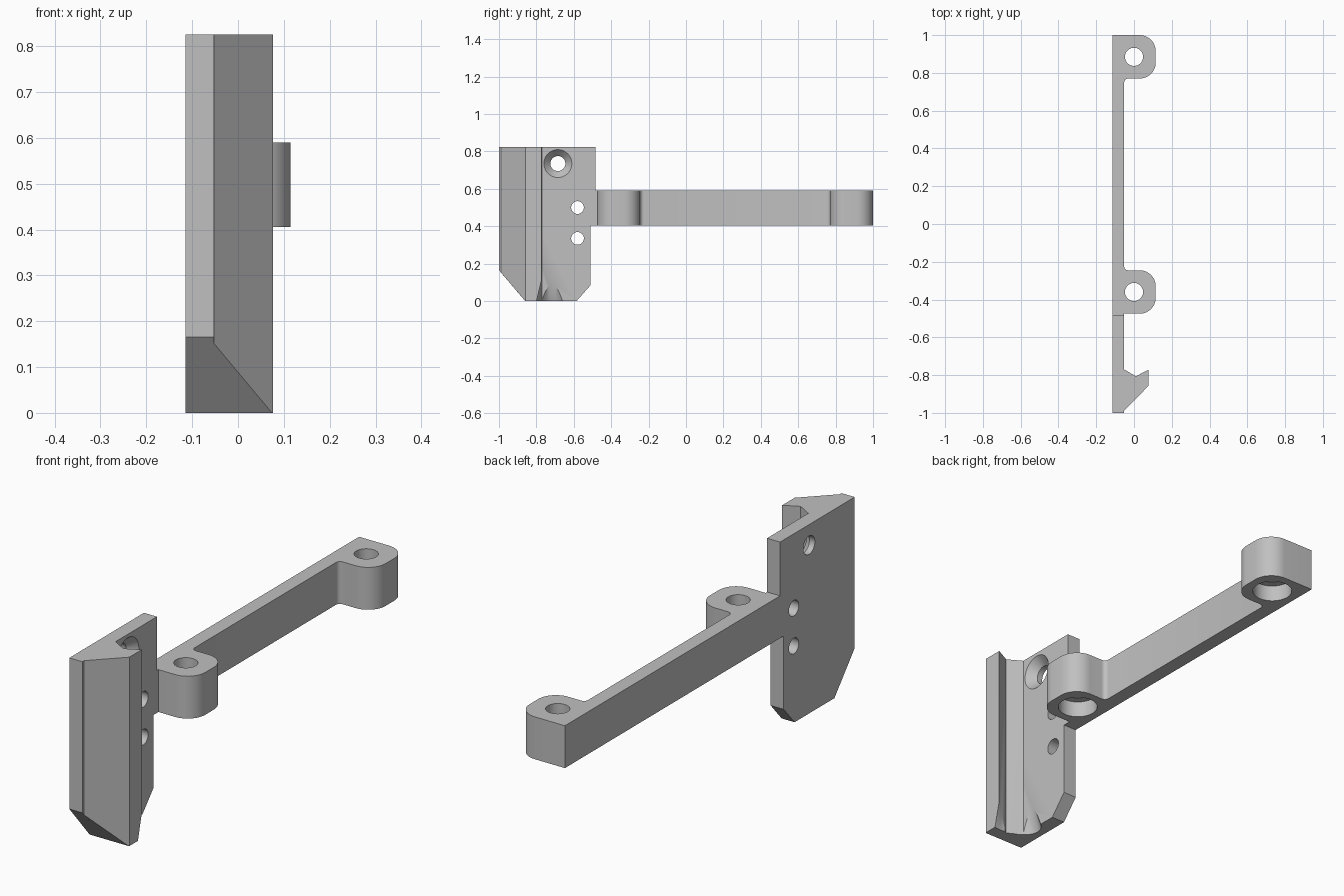
import bpy, bmesh
from math import cos, sin, radians
from mathutils import Vector, Matrix

cube = bpy.data.objects.get("Cube")
if cube:
    bpy.data.objects.remove(cube)

grey = bpy.data.materials.new("plain grey")
grey.use_nodes = True
COLOUR = (0.53, 0.53, 0.53, 1)
grey.diffuse_color = COLOUR
grey.node_tree.nodes["Principled BSDF"].inputs["Base Color"].default_value = COLOUR

BACK, FACE = -0.115, -0.052      # the two flat sides of the plate and arm


def finish(name, bm):
    bmesh.ops.recalc_face_normals(bm, faces=bm.faces)
    mesh = bpy.data.meshes.new(name)
    bm.to_mesh(mesh)
    bm.free()
    mesh.materials.append(grey)
    obj = bpy.data.objects.new(name, mesh)
    bpy.context.collection.objects.link(obj)
    return obj


def prism(points, push):
    """Extrude a closed outline of 3D points along a vector."""
    bm = bmesh.new()
    face = bm.faces.new([bm.verts.new(p) for p in points])
    made = bmesh.ops.extrude_face_region(bm, geom=[face])["geom"]
    verts = [g for g in made if isinstance(g, bmesh.types.BMVert)]
    bmesh.ops.translate(bm, verts=verts, vec=push)
    return bm


def cone(start, end, r1, r2, scale=(1, 1, 1)):
    """Round cutter between two points."""
    a, b = Vector(start), Vector(end)
    turn = (b - a).to_track_quat('Z', 'Y').to_matrix().to_4x4()
    bm = bmesh.new()
    bmesh.ops.create_cone(bm, cap_ends=True, segments=48, radius1=r1, radius2=r2,
                          depth=(b - a).length,
                          matrix=Matrix.Translation((a + b) / 2) @ turn @ Matrix.Diagonal((*scale, 1)))
    cutter = finish("cutter", bm)
    cutter.hide_render = True
    return cutter


def cut(obj, cutter, keep=False):
    mod = obj.modifiers.new("cut", 'BOOLEAN')
    mod.operation, mod.solver, mod.object = 'DIFFERENCE', 'EXACT', cutter
    bpy.context.view_layer.objects.active = obj
    bpy.ops.object.modifier_apply(modifier=mod.name)
    if not keep:
        bpy.data.objects.remove(cutter)


def arc(cx, cy, r, a0, a1, n=12):
    angles = [radians(a0 + (a1 - a0) * i / n) for i in range(n + 1)]
    return [(cx + r * cos(a), cy + r * sin(a)) for a in angles]


# Mounting plate: side outline with chamfered lower corners
side = [(-1, 0.825), (-1, 0.165), (-0.86, 0), (-0.585, 0), (-0.51, 0.085),
        (-0.51, 0.405), (-0.485, 0.405), (-0.485, 0.825)]
plate = finish("mounting_plate", prism([(BACK, y, z) for y, z in side], (FACE - BACK, 0, 0)))

# Hooked rail on the front edge, its foot trimmed along the plate chamfer
hook = [(FACE, -0.988), (0.076, -0.858), (0.076, -0.772), (0.01, -0.806), (FACE, -0.77)]
bm = prism([(x, y, 0) for x, y in hook], (0, 0, 0.825))
trim = bmesh.ops.bisect_plane(bm, geom=bm.verts[:] + bm.edges[:] + bm.faces[:],
                              plane_co=(0, -0.86, 0.0001), plane_no=(0, -0.165, -0.14),
                              clear_outer=True)
edges = [g for g in trim["geom_cut"] if isinstance(g, bmesh.types.BMEdge)]
bmesh.ops.holes_fill(bm, edges=edges, sides=0)
rail = finish("hook_rail", bm)

# Flared lead-in at the foot of the groove
flare = cone((0.045, -0.716, -0.01), (0.045, -0.716, 0.13), 0.088, 0.056, (1.5, 1, 1))
cut(plate, flare, keep=True)
cut(rail, flare)

# Plate holes: one countersunk, two plain
for y, z, r in [(-0.685, 0.735, 0.04), (-0.58, 0.5, 0.034), (-0.58, 0.335, 0.034)]:
    cut(plate, cone((-0.2, y, z), (0.0, y, z), r, r))
cut(plate, cone((-0.09, -0.685, 0.735), (-0.042, -0.685, 0.735), 0.039, 0.084))

# Arm with two rounded bosses, drawn as one top outline
BOSSES = (-0.36, 0.885)
HALF, FILLET, ROUND = 0.115, 0.02, 0.085


def nose(cy):
    inset = HALF - ROUND
    return arc(inset, cy - inset, ROUND, -90, 0) + arc(inset, cy + inset, ROUND, 0, 90)


def fillet(cy, a0, a1):
    return arc(FACE + FILLET, cy, FILLET, a0, a1, 6)


low, high = BOSSES
outline = [(BACK, -0.485), (FACE, -0.485), (FACE, low - HALF)]
outline += nose(low) + fillet(low + HALF + FILLET, -90, -180)
outline += fillet(high - HALF - FILLET, 180, 90) + nose(high) + [(BACK, high + HALF)]
arm = finish("arm", prism([(x, y, 0.405) for x, y in outline], (0, 0, 0.185)))

# Boss holes with a wider recess underneath
for y in BOSSES:
    cut(arm, cone((0, y, 0.3), (0, y, 0.7), 0.048, 0.048))
    cut(arm, cone((0, y, 0.3), (0, y, 0.475), 0.08, 0.08))

# Smooth rounds, crisp edges
bpy.ops.object.select_all(action='DESELECT')
for obj in (plate, rail, arm):
    obj.select_set(True)
bpy.context.view_layer.objects.active = arm
bpy.ops.object.shade_smooth_by_angle(angle=radians(30))
